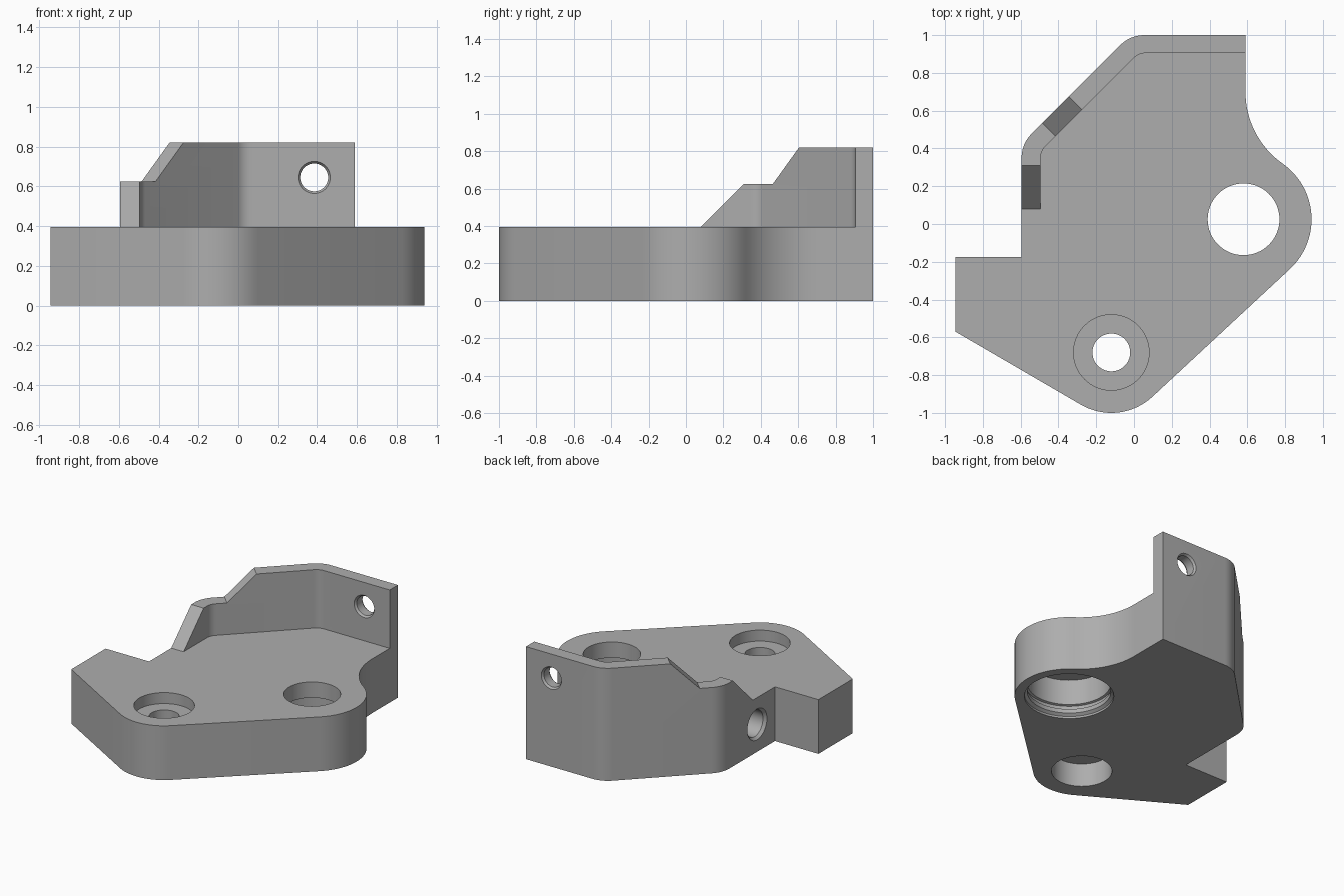
import bpy, bmesh
from math import cos, sin, pi, radians, tan
from mathutils import Matrix, Vector

cube = bpy.data.objects.get("Cube")
if cube:
    bpy.data.objects.remove(cube, do_unlink=True)

FLOOR, TOP = 0.395, 0.82

grey = bpy.data.materials.new("mid grey")
grey.use_nodes = True
grey.diffuse_color = (0.42, 0.42, 0.42, 1)
grey.node_tree.nodes["Principled BSDF"].inputs["Base Color"].default_value = grey.diffuse_color


def arc(cx, cy, r, a0, a1, n=16):
    """Points along an arc, angles in degrees."""
    angles = [radians(a0 + (a1 - a0) * i / n) for i in range(n + 1)]
    return [(cx + r * cos(a), cy + r * sin(a)) for a in angles]


def fillet(before, corner, after, r, n=8):
    """Points rounding off one corner of an outline."""
    c = Vector(corner)
    d0, d1 = (Vector(before) - c).normalized(), (Vector(after) - c).normalized()
    half = d0.angle(d1) / 2
    centre = c + (d0 + d1).normalized() * r / sin(half)
    start = c + d0 * r / tan(half) - centre
    end = c + d1 * r / tan(half) - centre
    turn = start.angle_signed(end)
    return [tuple(centre + Matrix.Rotation(-turn * i / n, 2) @ start) for i in range(n + 1)]


def frame(u, v, origin=(0, 0, 0)):
    """Matrix whose local x and y axes are u and v."""
    u, v = Vector(u).normalized(), Vector(v).normalized()
    m = Matrix((u, v, u.cross(v))).transposed().to_4x4()
    m.translation = origin
    return m


def stack(name, rings, matrix=Matrix()):
    """Solid skinned through matching rings of points."""
    bm = bmesh.new()
    loops = [[bm.verts.new(matrix @ Vector(p)) for p in ring] for ring in rings]
    n = len(loops[0])
    for low, high in zip(loops, loops[1:]):
        for i in range(n):
            j = (i + 1) % n
            bm.faces.new((low[i], low[j], high[j], high[i]))
    bm.faces.new(loops[0][::-1])
    bm.faces.new(loops[-1])
    bmesh.ops.recalc_face_normals(bm, faces=bm.faces)
    mesh = bpy.data.meshes.new(name)
    bm.to_mesh(mesh)
    bm.free()
    mesh.materials.append(grey)
    obj = bpy.data.objects.new(name, mesh)
    bpy.context.collection.objects.link(obj)
    return obj


def prism(name, pts, z0, z1, matrix=Matrix()):
    return stack(name, [[(x, y, z) for x, y in pts] for z in (z0, z1)], matrix)


def turned(name, profile, matrix, n=64):
    """Round solid from (radius, height) pairs."""
    return stack(name, [[(r * cos(2 * pi * i / n), r * sin(2 * pi * i / n), z)
                         for i in range(n)] for r, z in profile], matrix)


# Bracket outline: tab, nose lobe, large lobe, concave flank, back corners
upper, lower = (-0.02, 1.0), (-0.595, 0.425)
outline = [(-0.595, -0.175), (-0.945, -0.175), (-0.945, -0.57)]
outline += arc(-0.12, -0.68, 0.32, 240, 313.3)
outline += arc(0.58, 0.025, 0.36, -46.7, 54.8, 24)
outline += arc(1.056, 0.7, 0.466, 234.8, 180)[1:]
outline += [(0.59, 1.0)]
outline += fillet((0.59, 1.0), upper, lower, 0.18)
outline += fillet(upper, lower, (-0.595, -0.175), 0.18)
bracket = prism("mounting_bracket", outline, 0, TOP)

# Clearance above the plate, leaving the thin back wall
upper_in, lower_in = (0.025, 0.905), (-0.495, 0.385)
room = [(2, 0.905)]
room += fillet((2, 0.905), upper_in, lower_in, 0.09)
room += fillet(upper_in, lower_in, (-0.495, 0), 0.09)
room += [(-0.495, 0.08), (-2, 0.08), (-2, -2), (2, -2)]
cutters = [prism("clearance_cutter", room, FLOOR, 1)]

# Sloped end of the wall and the sloped step on its diagonal run
cutters.append(prism("wall_end_cutter",
                     [(0, FLOOR), (0.08, FLOOR), (0.31, 0.625), (0.31, 1), (0, 1)],
                     -0.7, -0.4, frame((0, 1, 0), (0, 0, 1))))
cutters.append(prism("wall_step_cutter",
                     [(-1, 0.625), (0.035, 0.625), (0.235, TOP + 0.002), (0.235, 1), (-1, 1)],
                     -2, 2, frame((1, 1, 0), (0, 0, 1))))

# Large bore with a stepped, grooved pocket underneath
cutters.append(turned("large_bore_cutter",
                      [(0.295, -0.1), (0.295, 0.015), (0.275, 0.03), (0.275, 0.06), (0.29, 0.065),
                       (0.29, 0.09), (0.275, 0.095), (0.275, 0.28), (0.19, 0.28), (0.19, 0.6)],
                      Matrix.Translation((0.58, 0.025, 0))))

# Nose hole counterbored from both sides
cutters.append(turned("nose_hole_cutter",
                      [(0.2, -0.1), (0.2, 0.17), (0.1, 0.17), (0.1, FLOOR - 0.08),
                       (0.2, FLOOR - 0.08), (0.2, 0.6)],
                      Matrix.Translation((-0.12, -0.68, 0))))

# Chamfered screw hole through the wall
cutters.append(turned("wall_hole_cutter",
                      [(0.095, -0.02), (0.07, 0.015), (0.07, 0.08), (0.095, 0.115)],
                      frame((0, 0, 1), (1, 0, 0), (0.385, 0.905, 0.645))))

# Chamfered blind hole in the side
cutters.append(turned("side_hole_cutter",
                      [(0.13, -0.02), (0.095, 0.02), (0.095, 0.4)],
                      frame((0, 1, 0), (0, 0, 1), (-0.595, 0.03, 0.2))))

# Cut the bracket
bpy.context.view_layer.objects.active = bracket
for cutter in cutters:
    cutter.hide_render = True
    mod = bracket.modifiers.new(cutter.name, "BOOLEAN")
    mod.operation, mod.solver, mod.object = "DIFFERENCE", "EXACT", cutter
    bpy.ops.object.modifier_apply(modifier=mod.name)
    bpy.data.objects.remove(cutter, do_unlink=True)

bpy.ops.object.select_all(action="DESELECT")
bracket.select_set(True)
bpy.ops.object.shade_smooth_by_angle(angle=radians(25))
